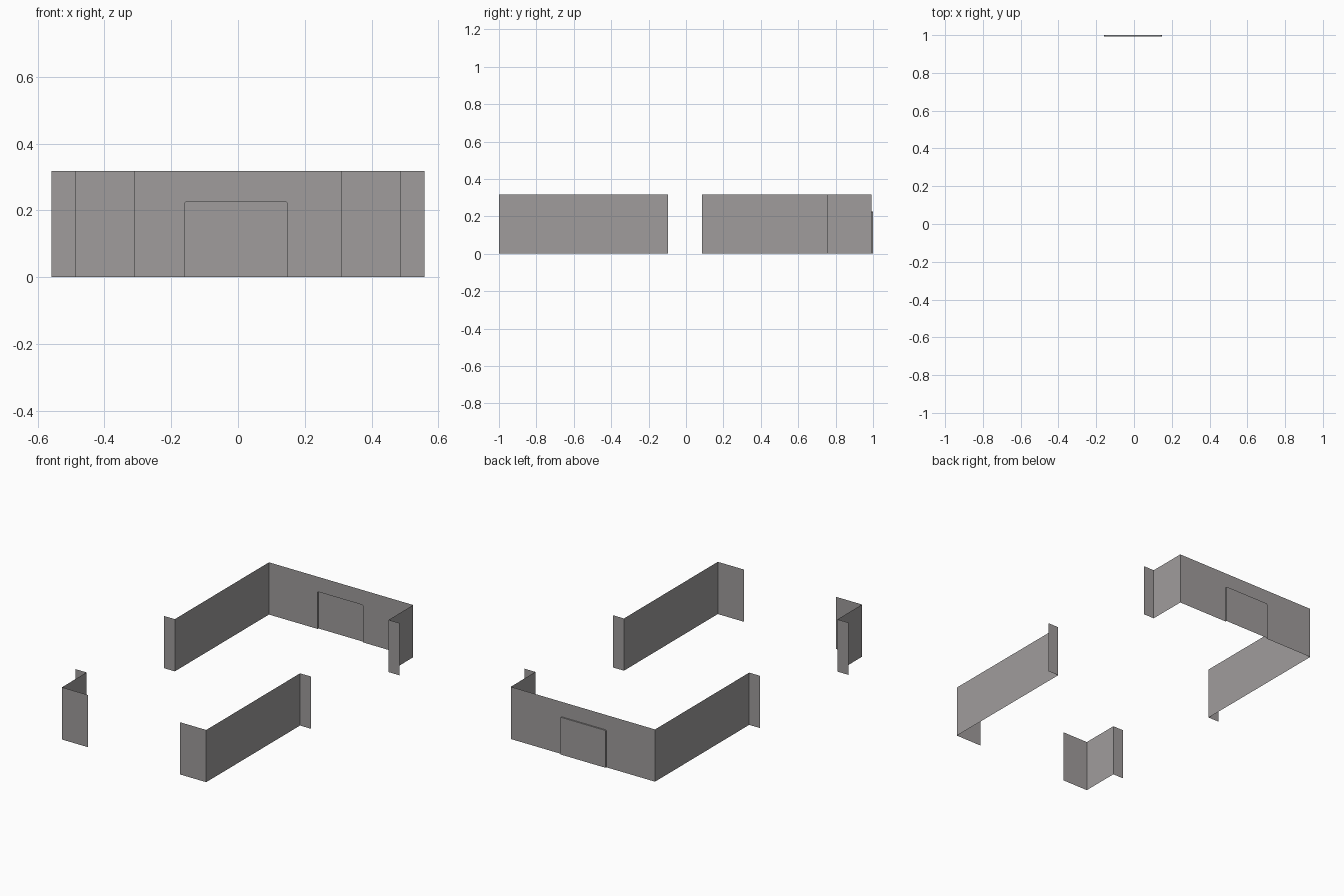
import bpy

if "Cube" in bpy.data.objects:
    bpy.data.objects.remove(bpy.data.objects["Cube"])

H = 0.318            # wall height
W = 0.486            # side wall x
F = 0.559            # outer edge of the side flanges
BACK = 0.992         # back wall y

mat = bpy.data.materials.new("warm grey")
mat.diffuse_color = (0.35, 0.335, 0.335, 1)
mat.use_nodes = True
mat.node_tree.nodes["Principled BSDF"].inputs["Base Color"].default_value = mat.diffuse_color


def make(name, verts, faces):
    me = bpy.data.meshes.new(name)
    me.from_pydata(verts, [], faces)
    me.materials.append(mat)
    ob = bpy.data.objects.new(name, me)
    bpy.context.collection.objects.link(ob)
    return ob


def strip(name, path):
    """Thin upright wall following a plan path of (x, y) points."""
    n = len(path)
    verts = [(x, y, 0) for x, y in path] + [(x, y, H) for x, y in path]
    make(name, verts, [(i, i + 1, n + i + 1, n + i) for i in range(n - 1)])


# Front corner walls with a short front return and an outward side flange
strip("front_left_wall", [(-F, -0.763), (-W, -0.763), (-W, -1), (-0.31, -1)])
strip("front_right_wall", [(0.31, -1), (W, -1), (W, -0.097), (F, -0.097)])

# Back side walls with outward flanges
strip("back_right_wall", [(F, 0.755), (W, 0.755), (W, BACK)])
strip("back_left_wall", [(-W, BACK), (-W, 0.086), (-F, 0.086)])

# Back wall with a door opening (slightly softened top corners)
L, R, T, c = -0.158, 0.147, 0.227, 0.004
door = [(L, 0), (L, T - c), (L + c, T), (R - c, T), (R, T - c), (R, 0)]
outline = [(-W, 0)] + door + [(W, 0), (W, H), (-W, H)]
make("back_wall", [(x, BACK, z) for x, z in outline],
     [tuple(reversed(range(len(outline))))])

# Shallow door panel pushed out of the back wall
n = len(door)
verts = [(x, BACK, z) for x, z in door] + [(x, 1.0, z) for x, z in door]
sides = [(i, i + 1, n + i + 1, n + i) for i in range(n - 1)]
make("door_panel", verts, sides + [tuple(range(n, 2 * n))])
